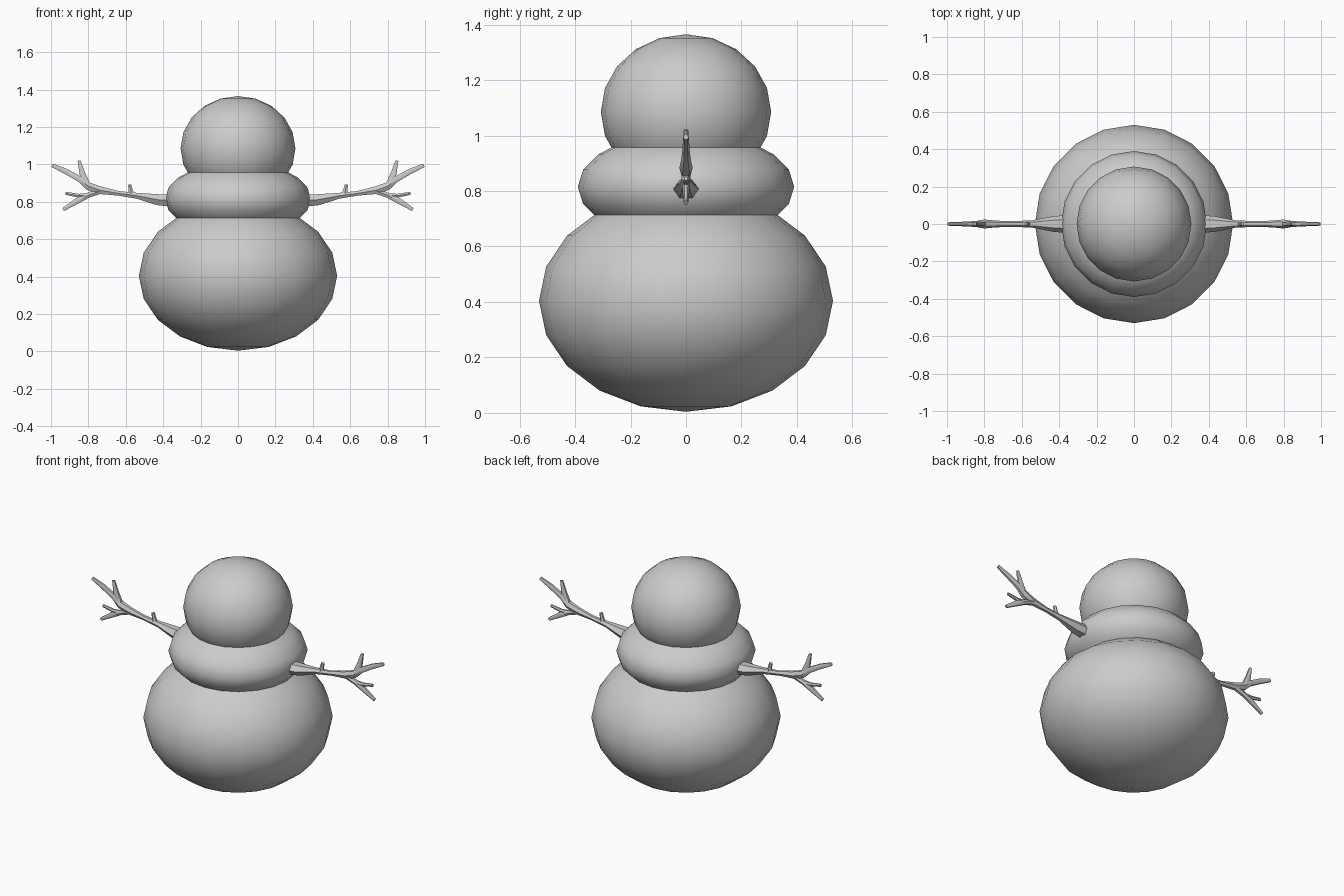
import bpy, bmesh, math
from mathutils import Vector, Matrix

cube = bpy.data.objects.get("Cube")
if cube:
    bpy.data.objects.remove(cube)

grey = bpy.data.materials.new("plain_grey")
grey.use_nodes = True
grey.diffuse_color = (0.6, 0.6, 0.6, 1)
grey.node_tree.nodes["Principled BSDF"].inputs["Base Color"].default_value = (0.6, 0.6, 0.6, 1)


def finish(name, bm, smooth_angle):
    bmesh.ops.recalc_face_normals(bm, faces=bm.faces)
    mesh = bpy.data.meshes.new(name)
    bm.to_mesh(mesh)
    bm.free()
    mesh.materials.append(grey)
    obj = bpy.data.objects.new(name, mesh)
    bpy.context.collection.objects.link(obj)
    bpy.ops.object.select_all(action='DESELECT')
    bpy.context.view_layer.objects.active = obj
    obj.select_set(True)
    bpy.ops.object.shade_smooth_by_angle(angle=math.radians(smooth_angle))


def ball(name, radius, height, z):
    """Flattened low-poly snowball."""
    bm = bmesh.new()
    bmesh.ops.create_uvsphere(bm, u_segments=20, v_segments=10, radius=1)
    bmesh.ops.scale(bm, vec=(radius, radius, height), verts=bm.verts)
    bmesh.ops.translate(bm, vec=(0, 0, z), verts=bm.verts)
    finish(name, bm, 60)


def twig(bm, path, sides=6):
    """Tapered tube along (x, z, radius, half depth) points in the y = 0 plane."""
    points = [Vector((x, 0, z)) for x, z, _, _ in path]
    rings = []
    for i, (_, _, r, depth) in enumerate(path):
        along = (points[min(i + 1, len(path) - 1)] - points[max(i - 1, 0)]).normalized()
        up = Vector((-along.z, 0, along.x))
        ring = []
        for k in range(sides):
            a = math.tau * k / sides
            ring.append(bm.verts.new(points[i] + up * r * math.sin(a)
                                     + Vector((0, depth * math.cos(a), 0))))
        rings.append(ring)
    for low, high in zip(rings, rings[1:]):
        for k in range(sides):
            n = (k + 1) % sides
            bm.faces.new((low[k], low[n], high[n], high[k]))
    bm.faces.new(rings[0])
    bm.faces.new(rings[-1])


# Snowballs
ball("lower_ball", 0.53, 0.4, 0.404)
ball("middle_ball", 0.39, 0.2, 0.815)
ball("head_ball", 0.307, 0.28, 1.085)

# Stick arms: main stem, stub, upper finger, lower finger, side finger
twigs = [
    [(0.37, 0.807, 0.037, 0.047), (0.43, 0.811, 0.034, 0.042), (0.54, 0.832, 0.018, 0.02),
     (0.64, 0.845, 0.014, 0.015), (0.74, 0.862, 0.024, 0.018), (0.8, 0.883, 0.024, 0.024),
     (0.845, 0.92, 0.018, 0.016), (0.92, 0.962, 0.017, 0.012), (0.994, 0.995, 0.011, 0.009)],
    [(0.57, 0.835, 0.02, 0.016), (0.574, 0.865, 0.012, 0.011), (0.58, 0.892, 0.01, 0.01)],
    [(0.81, 0.895, 0.022, 0.016), (0.832, 0.95, 0.018, 0.013), (0.85, 1.02, 0.009, 0.008)],
    [(0.73, 0.86, 0.018, 0.016), (0.8, 0.835, 0.016, 0.015),
     (0.86, 0.805, 0.018, 0.013), (0.935, 0.758, 0.01, 0.008)],
    [(0.79, 0.835, 0.014, 0.012), (0.85, 0.832, 0.012, 0.01), (0.922, 0.845, 0.009, 0.007)],
]
for name, side in (("left_arm", 1), ("right_arm", -1)):
    bm = bmesh.new()
    for path in twigs:
        twig(bm, path)
    bm.transform(Matrix.Diagonal((side, 1, 1, 1)))
    finish(name, bm, 50)
